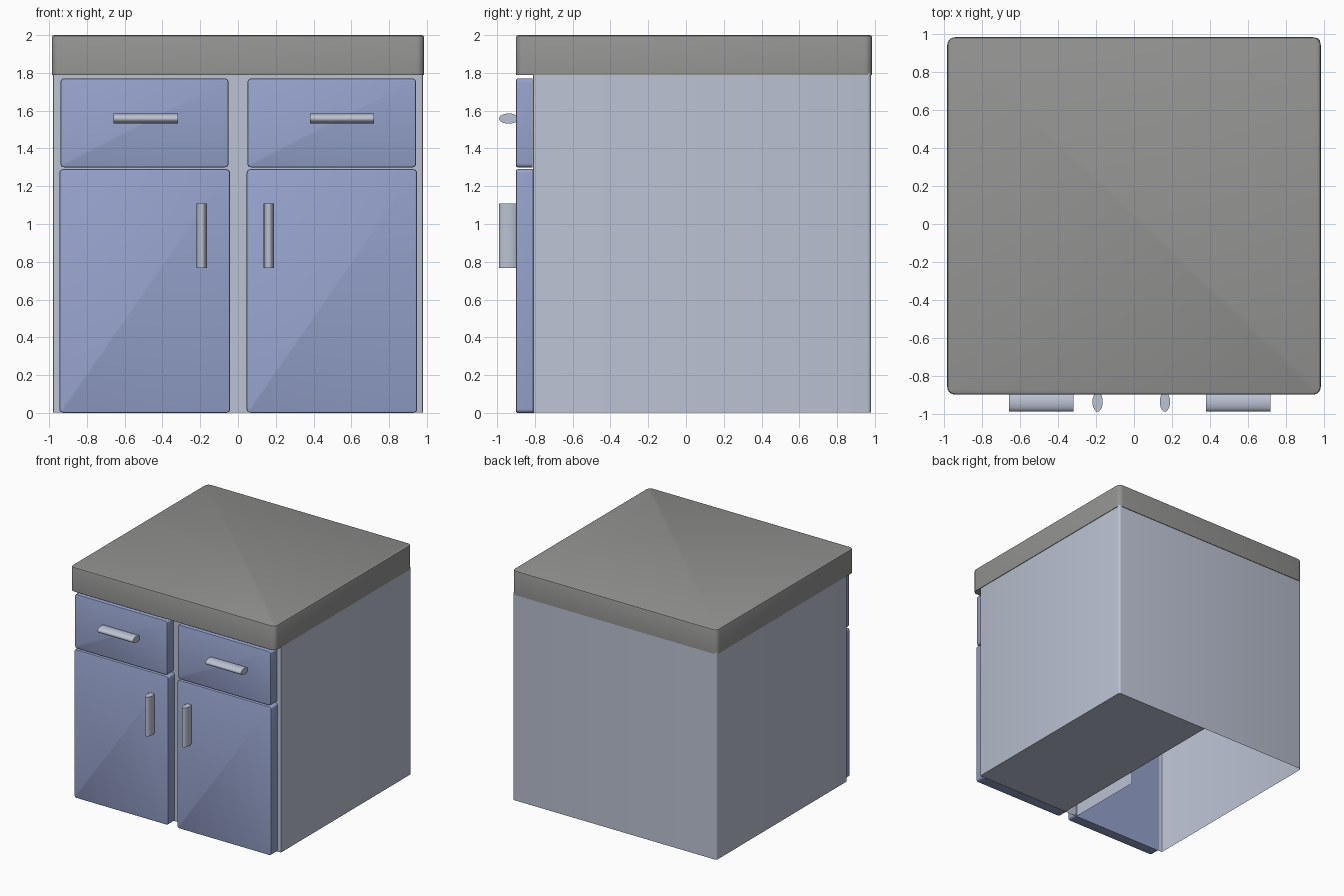
import bpy, bmesh, math
from mathutils import Vector

if "Cube" in bpy.data.objects:
    bpy.data.objects.remove(bpy.data.objects["Cube"])


def material(name, rgb):
    m = bpy.data.materials.new(name)
    m.diffuse_color = (*rgb, 1)
    m.use_nodes = True
    m.node_tree.nodes["Principled BSDF"].inputs["Base Color"].default_value = m.diffuse_color
    return m


BODY = material("pale grey blue", (0.50, 0.54, 0.65))
BLUE = material("door blue", (0.30, 0.36, 0.60))
STONE = material("counter grey", (0.29, 0.29, 0.285))


def finish(name, bm, mat, angle=35):
    me = bpy.data.meshes.new(name)
    bm.to_mesh(me)
    bm.free()
    me.materials.append(mat)
    ob = bpy.data.objects.new(name, me)
    bpy.context.collection.objects.link(ob)
    bpy.ops.object.select_all(action='DESELECT')
    ob.select_set(True)
    bpy.context.view_layer.objects.active = ob
    bpy.ops.object.shade_smooth_by_angle(angle=math.radians(angle))
    return ob


def slab(name, lo, hi, mat, corner, edge, axis):
    """Box with rounded corners along axis and softened rims."""
    bm = bmesh.new()
    bmesh.ops.create_cube(bm, size=1)
    for v in bm.verts:
        v.co = Vector([(lo[i] + hi[i]) / 2 + v.co[i] * (hi[i] - lo[i]) for i in range(3)])
    along = [e for e in bm.edges
             if abs((e.verts[0].co - e.verts[1].co).normalized()[axis]) > 0.9]
    bmesh.ops.bevel(bm, geom=along, offset=corner, segments=4, profile=0.5, affect='EDGES')
    # soften the rim on the show side (front for y, top for z)
    show = lo[1] if axis == 1 else hi[2]
    rim = [e for e in bm.edges if all(abs(v.co[axis] - show) < 1e-5 for v in e.verts)]
    bmesh.ops.bevel(bm, geom=rim, offset=edge, segments=2, profile=0.5, affect='EDGES')
    return finish(name, bm, mat)


def sheet(bm, path, z0, z1):
    """Vertical sheet following a plan path."""
    low = [bm.verts.new((x, y, z0)) for x, y in path]
    top = [bm.verts.new((x, y, z1)) for x, y in path]
    for i in range(len(path) - 1):
        bm.faces.new((low[i], low[i + 1], top[i + 1], top[i]))


# carcass: wrapped side and back walls with rounded corners
W, F, B, H, R = 0.98, -0.81, 0.98, 1.80, 0.02
half = [(0.93, F), (W - 0.012, F), (W - 0.003, F + 0.003), (W, F + 0.012)]
half += [(W - R + R * math.cos(a), B - R + R * math.sin(a))
         for a in [math.radians(22.5 * i) for i in range(5)]]
bm = bmesh.new()
sheet(bm, half + [(-x, y) for x, y in reversed(half)], 0.003, H)
finish("cabinet_walls", bm, BODY)

# centre stile with divider behind it
bm = bmesh.new()
sheet(bm, [(-0.06, -0.1), (-0.06, F), (0.06, F), (0.06, B - 0.01)], 0.003, H)
finish("centre_divider", bm, BODY, 20)

# front rails behind the drawer gap and under the counter
for name, z0, z1 in (("middle_rail", 1.25, 1.35), ("top_rail", 1.74, 1.80)):
    bm = bmesh.new()
    sheet(bm, [(-0.95, F + 0.001), (0.95, F + 0.001)], z0, z1)
    finish(name, bm, BODY)

# floor panel, only under the right half
bm = bmesh.new()
bm.faces.new([bm.verts.new((x, y, 0.003)) for x, y in
              ((0.06, F), (0.06, B), (W - 0.01, B), (W, B - 0.01), (W, F + 0.01), (W - 0.01, F))]
             )
for f in bm.faces:
    f.normal_update()
    if f.normal.z > 0:
        f.normal_flip()
finish("floor_panel", bm, BODY)

# counter top
slab("counter_top", (-0.985, -0.90, 1.79), (0.985, 0.985, 2.0), STONE, 0.04, 0.012, 2)


def handle(name, centre, length, axis):
    """Bar with an elliptical section, flattened toward the panel."""
    bm = bmesh.new()
    n = 20
    ends = []
    for s in (-length / 2, length / 2):
        ring = []
        for i in range(n):
            a = 2 * math.pi * i / n
            y, t = -0.938 + 0.052 * math.cos(a), 0.027 * math.sin(a)
            off = (s, t) if axis == 'x' else (t, s)
            ring.append(bm.verts.new((centre[0] + off[0], y, centre[1] + off[1])))
        ends.append(ring)
        bm.faces.new(ring)
    for i in range(n):
        j = (i + 1) % n
        bm.faces.new((ends[0][i], ends[0][j], ends[1][j], ends[1][i]))
    bmesh.ops.recalc_face_normals(bm, faces=bm.faces)
    finish(name, bm, BODY)


# drawers, doors and their handles on each side
for side, dr, do, hx, vx in (("left", (-0.94, -0.05), (-0.945, -0.042), -0.488, -0.192),
                             ("right", (0.05, 0.943), (0.046, 0.948), 0.55, 0.163)):
    slab(side + "_drawer", (dr[0], -0.90, 1.30), (dr[1], -0.812, 1.77), BLUE, 0.02, 0.008, 1)
    slab(side + "_door", (do[0], -0.90, 0.0), (do[1], -0.806, 1.29), BLUE, 0.02, 0.008, 1)
    handle(side + "_drawer_handle", (hx, 1.558), 0.34, 'x')
    handle(side + "_door_handle", (vx, 0.938), 0.34, 'z')
